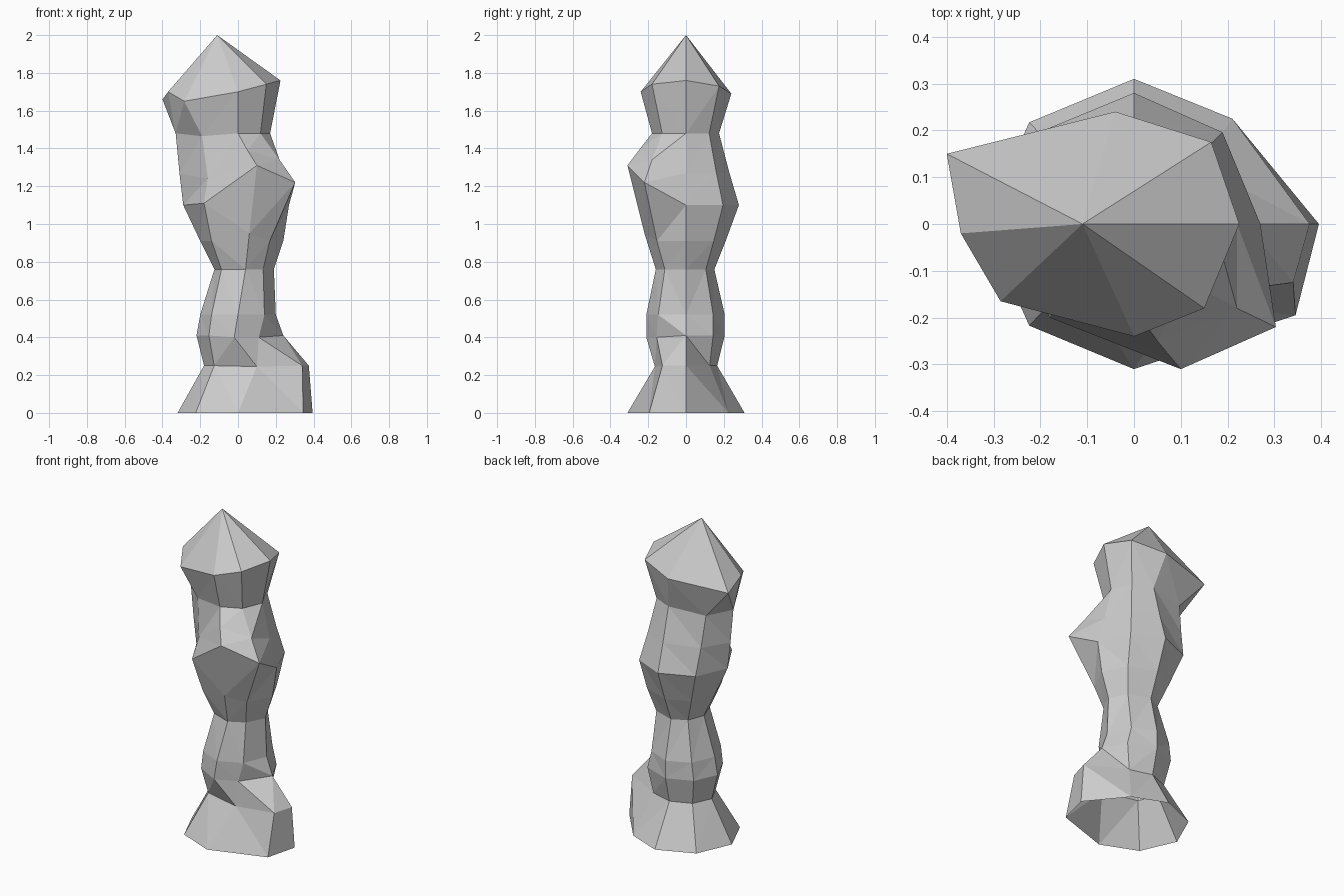
import bpy, bmesh

# Column order around the pillar, with unit offsets from the axis
D = 0.7
COLUMNS = {"E": (1, 0), "NE": (D, D), "N": (0, 1), "NW": (-D, D),
           "W": (-1, 0), "SW": (-D, -D), "S": (0, -1), "SE": (D, -D)}

# Each ring: height, west reach, east reach, front reach, back reach, displaced corners
RINGS = [
    (0.00, 0.32, 0.395, 0.31, 0.31, {"SE": (0.345, -0.195, 0), "NE": (0.21, 0.225, 0)}),
    (0.25, 0.18, 0.375, 0.165, 0.165, {"S": (0.10, -0.165, 0.245), "SE": (0.34, -0.125, 0.25),
                                      "NE": (0.14, 0.125, 0.25)}),
    (0.41, 0.22, 0.24, 0.21, 0.205, {"S": (-0.02, -0.21, 0.40), "SE": (0.11, -0.155, 0.40)}),
    (0.52, 0.20, 0.20, 0.21, 0.205, {}),
    (0.76, 0.125, 0.19, 0.16, 0.15, {"S": (0.04, -0.16, 0.76)}),
    (0.91, 0.20, 0.24, 0.22, 0.21, {"S": (0.06, -0.22, 0.95)}),
    (1.10, 0.29, 0.27, 0.29, 0.28, {"S": (0.10, -0.31, 1.31), "SE": (0.303, -0.22, 1.22),
                                    "SW": (-0.18, -0.20, 1.11)}),
    (1.27, 0.31, 0.22, 0.22, 0.23, {"S": (0.05, -0.25, 1.39), "SE": (0.22, -0.18, 1.34),
                                    "SW": (-0.16, -0.16, 1.24)}),
    (1.48, 0.33, 0.17, 0.18, 0.175, {"SW": (-0.19, -0.13, 1.465), "NW": (-0.23, 0.13, 1.465)}),
    (1.70, 0.37, 0.225, 0.24, 0.24, {"W": (-0.37, -0.02, 1.70), "NW": (-0.40, 0.15, 1.66),
                                     "SW": (-0.285, -0.165, 1.65), "N": (-0.04, 0.24, 1.69),
                                     "SE": (0.15, -0.18, 1.74), "E": (0.225, 0, 1.76),
                                     "NE": (0.165, 0.175, 1.73)}),
]
APEX = (-0.11, 0, 2.0)

bm = bmesh.new()


def make_ring(z, west, east, front, back, moved):
    ring = []
    for name, (dx, dy) in COLUMNS.items():
        x = dx * (east if dx > 0 else west)
        y = dy * (back if dy > 0 else front)
        ring.append(bm.verts.new(moved.get(name, (x, y, z))))
    return ring


# Weathered shaft: faceted bands between successive rings, open underneath
rings = [make_ring(*r) for r in RINGS]
for low, high in zip(rings, rings[1:]):
    for i in range(8):
        j = (i + 1) % 8
        bm.faces.new((low[i], low[j], high[j], high[i]))

# Pointed cap
tip = bm.verts.new(APEX)
for i in range(8):
    bm.faces.new((rings[-1][i], rings[-1][(i + 1) % 8], tip))

bmesh.ops.triangulate(bm, faces=bm.faces[:])
mesh = bpy.data.meshes.new("rock_pillar")
bm.to_mesh(mesh)
bm.free()
bpy.context.collection.objects.link(bpy.data.objects.new("rock_pillar", mesh))
